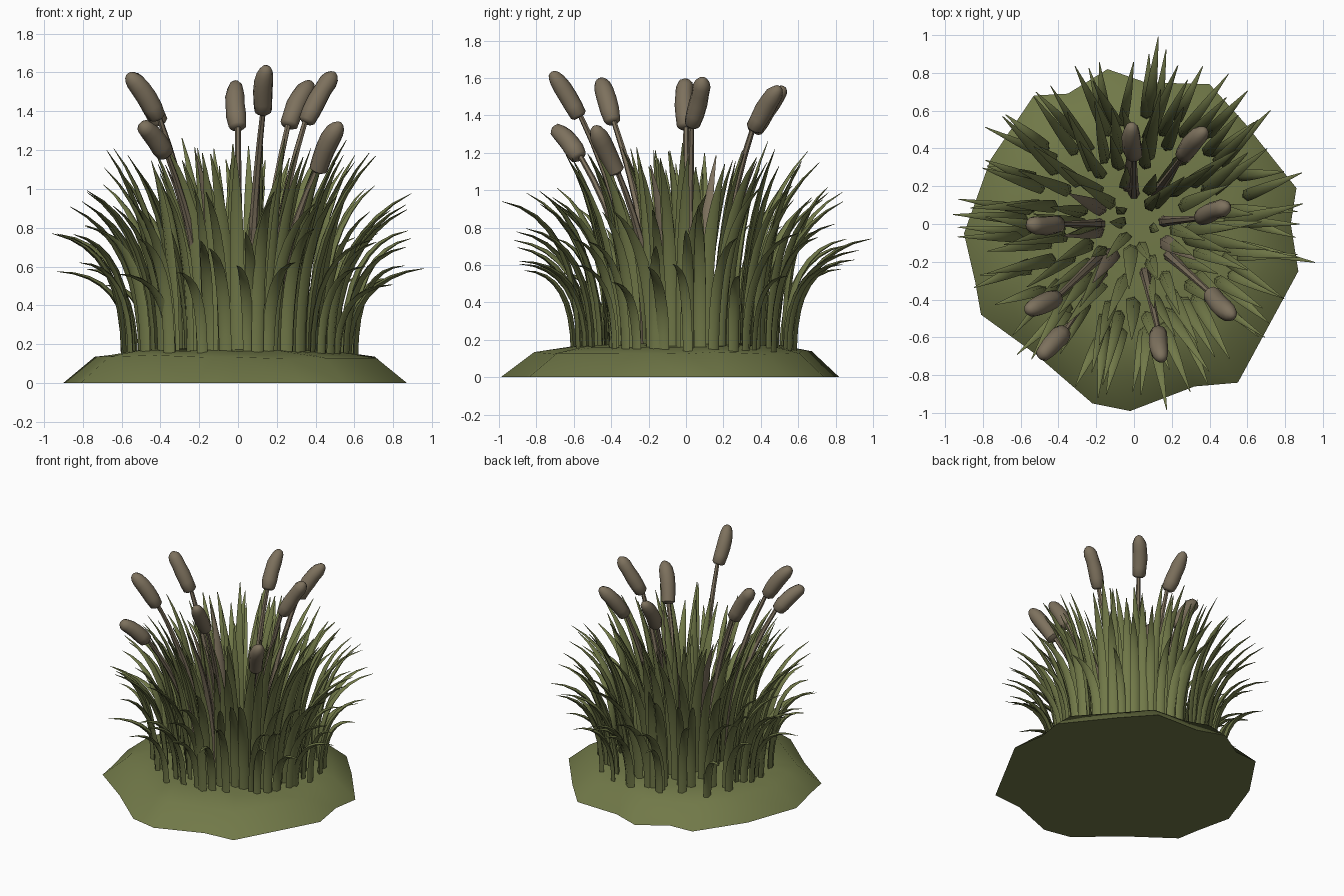
import bpy, bmesh, math, random
from mathutils import Vector

random.seed(11)
cube = bpy.data.objects.get("Cube")
if cube:
    bpy.data.objects.remove(cube, do_unlink=True)


def material(name, rgb):
    m = bpy.data.materials.new(name)
    m.use_nodes = True
    m.diffuse_color = (*rgb, 1)
    bsdf = next(n for n in m.node_tree.nodes if n.type == 'BSDF_PRINCIPLED')
    bsdf.inputs["Base Color"].default_value = (*rgb, 1)
    bsdf.inputs["Roughness"].default_value = 0.9
    return m


GREEN = material("grass green", (0.165, 0.19, 0.065))
BROWN = material("reed brown", (0.205, 0.165, 0.11))


def finish(name, bm, mat, angle):
    bmesh.ops.recalc_face_normals(bm, faces=bm.faces)
    mesh = bpy.data.meshes.new(name)
    bm.to_mesh(mesh)
    bm.free()
    mesh.materials.append(mat)
    ob = bpy.data.objects.new(name, mesh)
    bpy.context.collection.objects.link(ob)
    bpy.ops.object.select_all(action='DESELECT')
    ob.select_set(True)
    bpy.context.view_layer.objects.active = ob
    bpy.ops.object.shade_smooth_by_angle(angle=math.radians(angle))


def bridge(bm, a, b):
    n = len(a)
    for i in range(n):
        bm.faces.new((a[i], a[(i + 1) % n], b[(i + 1) % n], b[i]))


def sweep(bm, path, radii, side, sides, flat=1.0):
    """Closed tapered tube along a path; flat squashes it across the side vector."""
    rings = []
    for i, (p, r) in enumerate(zip(path, radii)):
        tangent = (path[min(i + 1, len(path) - 1)] - path[max(i - 1, 0)]).normalized()
        u = (side - tangent * side.dot(tangent)).normalized()
        v = tangent.cross(u) * flat
        rings.append([bm.verts.new(p + (u * math.cos(a) + v * math.sin(a)) * r)
                      for a in (math.tau * k / sides for k in range(sides))])
    for a, b in zip(rings, rings[1:]):
        bridge(bm, a, b)
    bm.faces.new(rings[0])
    bm.faces.new(rings[-1])


def polar(r, a, z):
    return Vector((r * math.cos(a), r * math.sin(a), z))


def blade(bm, angle, root_r, tip_r, tip_z, arch, width, twist=0.0, lean=0.0):
    """Pointed leaf that rises from the mound and arches outwards."""
    root, tip = polar(root_r, angle, 0.13), polar(tip_r, angle + lean, tip_z)
    path, radii, steps = [], [], 8
    for i in range(steps + 1):
        t = i / steps
        p = root.lerp(tip, t ** 2)
        p.z = root.z + (tip_z - root.z) * (t + arch * t * (1 - t))
        path.append(p)
        radii.append(width / 2 * max(0.06, (0.9 + 0.3 * t) * (1 - t ** 2.6)))
    sweep(bm, path, radii, polar(1, angle + math.pi / 2 + twist, 0), 4, 0.55)


# Earth mound: irregular outline, sloped rim, gently domed top
outline = [(-.14, .82), (.06, .75), (.40, .74), (.59, .53), (.86, .19), (.83, 0),
           (.87, -.25), (.55, -.84), (.32, -.86), (-.02, -.99), (-.22, -.95),
           (-.52, -.69), (-.81, -.48), (-.84, -.31), (-.90, -.05), (-.76, .34),
           (-.53, .68), (-.35, .69)]
bm = bmesh.new()
layers = []
for scale, z, jitter in ((1, 0, 0), (0.82, 0.135, 0.012), (0.6, 0.165, 0.008), (0.3, 0.175, 0.006)):
    layers.append([bm.verts.new((x * scale, y * scale, z + random.uniform(-jitter, jitter)))
                   for x, y in outline])
for a, b in zip(layers, layers[1:]):
    bridge(bm, a, b)
bm.faces.new(layers[0])
bm.faces.new(layers[-1])
finish("mound", bm, GREEN, 48)

# Grass, in rings from the tall upright heart to the short arching rim
grass = {
    # name: count, root radius, tip radius, tip height, arch, width
    "core_grass": (6, 0.08, 0.18, 1.05, 0.10, 0.070),
    "heart_grass": (10, 0.17, 0.34, 1.20, 0.20, 0.076),
    "inner_grass": (18, 0.28, 0.50, 1.20, 0.25, 0.078),
    "tall_grass": (28, 0.40, 0.67, 1.15, 0.35, 0.078),
    "middle_grass": (30, 0.50, 0.84, 0.96, 0.55, 0.072),
    "outer_grass": (23, 0.57, 0.91, 0.75, 0.80, 0.068),
    "rim_grass": (16, 0.59, 0.88, 0.56, 0.95, 0.066),
}
for name, (count, root_r, tip_r, tip_z, arch, width) in grass.items():
    bm = bmesh.new()
    for i in range(count):
        angle = math.tau * (i + random.uniform(-0.3, 0.3)) / count
        blade(bm, angle,
              root_r + random.uniform(-0.05, 0.04),
              min(0.94, tip_r + random.uniform(-0.06, 0.06)),
              tip_z + random.uniform(-0.08, 0.07),
              arch, width * random.uniform(0.85, 1.1),
              random.uniform(-0.4, 0.4), random.uniform(-0.12, 0.12))
    finish(name, bm, GREEN, 65)

# A few long blades that set the widest reach
bm = bmesh.new()
for degrees, reach, height in ((82.6, 1.0, 0.74), (-12, 0.98, 0.59), (177, 0.96, 0.77), (-80, 1.0, 0.94)):
    blade(bm, math.radians(degrees), 0.58, reach, height, 0.8, 0.068)
finish("long_grass", bm, GREEN, 65)

# Dry leaves among the stalks
bm = bmesh.new()
for degrees in (95, 155, 190, 235, 330):
    blade(bm, math.radians(degrees), 0.18, 0.38, random.uniform(1.12, 1.22), 0.2, 0.085)
finish("dry_leaves", bm, BROWN, 65)

# Reeds: bottom and top of each seed head
reeds = [((-.41, -.39, 1.36), (-.57, -.46, 1.59)), ((-.37, -.57, 1.17), (-.50, -.71, 1.33)),
         ((0, .36, 1.31), (-.01, .53, 1.55)), ((.13, -.57, 1.39), (.15, -.72, 1.63)),
         ((.26, .36, 1.32), (.38, .50, 1.55)), ((.35, .03, 1.34), (.50, .09, 1.60)),
         ((.41, -.37, 1.09), (.53, -.49, 1.34)), ((-.40, 0, 1.33), (-.56, 0, 1.59))]
stalks, heads = bmesh.new(), bmesh.new()
head_profile = ((0, .030), (.04, .046), (.2, .052), (.4, .053), (.6, .051),
                (.78, .046), (.9, .037), (.97, .022), (1, .008))
for low, high in reeds:
    low, high = Vector(low), Vector(high)
    root = Vector((low.x * 0.45, low.y * 0.45, 0.13))
    side = polar(1, math.atan2(low.y, low.x) + math.pi / 2, 0)
    # Tapered stalk curving outwards into the head
    path = []
    for i in range(9):
        t = i / 8
        p = root.lerp(low, t ** 2)
        p.z = root.z + (low.z + 0.02 - root.z) * t
        path.append(p)
    sweep(stalks, path, [0.032 - 0.018 * i / 8 for i in range(9)], side, 6)
    # Rounded, bowed and slightly lumpy seed head
    bow = Vector((0, 0, random.uniform(0.008, 0.025))) + side * random.uniform(-0.012, 0.012)
    path = [low.lerp(high, t) + bow * math.sin(math.pi * t) for t, r in head_profile]
    radii = [r * random.uniform(0.91, 1.06) for t, r in head_profile]
    sweep(heads, path, radii, side, 9)
finish("reed_stalks", stalks, BROWN, 40)
finish("seed_heads", heads, BROWN, 50)
